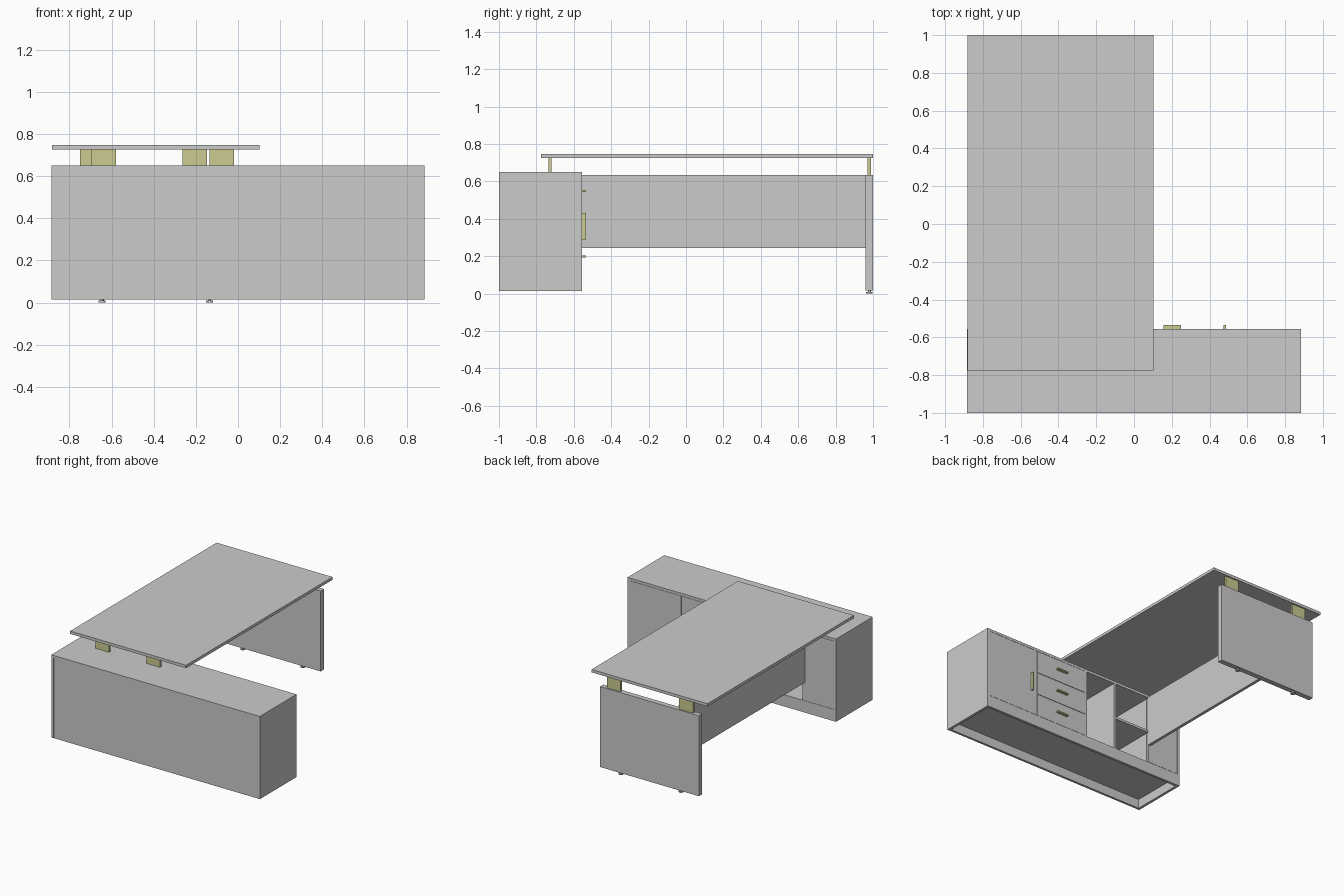
import bpy

if "Cube" in bpy.data.objects:
    bpy.data.objects.remove(bpy.data.objects["Cube"])

olive = bpy.data.materials.new("olive_metal")
olive.diffuse_color = (0.6, 0.6, 0.28, 1)
olive.use_nodes = True
olive.node_tree.nodes["Principled BSDF"].inputs["Base Color"].default_value = olive.diffuse_color


def box(name, x, y, z, mat=None):
    """Box spanning the given (min, max) ranges."""
    bpy.ops.mesh.primitive_cube_add(size=1, location=[sum(r) / 2 for r in (x, y, z)])
    ob = bpy.context.object
    ob.name = name
    ob.scale = [r[1] - r[0] for r in (x, y, z)]
    bpy.ops.object.transform_apply(location=False, rotation=False, scale=True)
    if mat:
        ob.data.materials.append(mat)
    return ob


# Overall levels of the cabinet
W, FRONT, BACK = 0.885, -1.0, -0.555
FLOOR, TOP = 0.105, 0.63
GAP = 0.0015

# Cabinet carcass
box("cabinet_top", (-W, W), (FRONT, BACK), (TOP, 0.65))
for side, x in (("left", -W), ("right", W - 0.02)):
    box(f"cabinet_{side}_side", (x, x + 0.02), (FRONT, BACK), (0.015, TOP))
inner = (-W + 0.02, W - 0.02)
box("cabinet_front_panel", inner, (FRONT + 0.002, FRONT + 0.02), (0.015, TOP))
box("cabinet_floor", inner, (FRONT + 0.02, BACK), (FLOOR - 0.02, FLOOR))
box("plinth", inner, (BACK - 0.02, BACK), (0.015, FLOOR - 0.02))

# Dividers and open-bay shelf
for i, x in enumerate((-0.61, -0.292, -0.022, 0.428)):
    box(f"divider_{i + 1}", (x - 0.009, x + 0.009), (FRONT + 0.02, BACK - 0.021), (FLOOR, TOP))
for i, x in enumerate((-0.292, -0.022)):
    box(f"divider_edge_{i + 1}", (x - 0.009, x + 0.009), (BACK - 0.021, BACK), (FLOOR, TOP))
box("bay_shelf", (-0.601, -0.301), (FRONT + 0.02, BACK - 0.005), (0.35, 0.368))

# Doors and drawers
front_y = (BACK - 0.02, BACK)
door_z = (FLOOR + GAP, TOP - GAP)
box("closed_panel", (-0.865 + GAP, -0.601), front_y, door_z)
box("door", (0.428 + GAP, 0.865 - GAP), front_y, door_z)
box("door_handle", (0.474, 0.486), (BACK, -0.534), (0.29, 0.43), olive)
step = (TOP - FLOOR) / 3
for i in range(3):
    z = FLOOR + i * step
    box(f"drawer_{i + 1}", (-0.013 + GAP, 0.428 - GAP), front_y, (z + GAP, z + step - GAP))
    zc = z + step / 2 + 0.006
    box(f"drawer_handle_{i + 1}", (0.155, 0.25), (BACK, -0.534), (zc - 0.005, zc + 0.005), olive)

# Desk: top, panel leg, modesty panel
box("desktop", (-0.882, 0.102), (-0.775, 1.0), (0.725, 0.747))
box("panel_leg", (-0.81, 0.03), (0.96, 1.0), (0.018, 0.635))
box("modesty_panel", (-0.62, -0.597), (BACK, 0.96), (0.245, 0.635))

# Spacer brackets holding the desktop
for i, x in enumerate((-0.695, -0.263)):
    box(f"cabinet_spacer_{i + 1}", (x, x + 0.116), (-0.736, -0.718), (0.65, 0.725), olive)
for i, x in enumerate((-0.75, -0.136)):
    box(f"leg_spacer_{i + 1}", (x, x + 0.116), (0.971, 0.989), (0.635, 0.725), olive)

# Levelling feet under the panel leg
for i, x in enumerate((-0.645, -0.135)):
    for part, r, z0, z1 in (("pad", 0.017, 0.0, 0.009), ("stem", 0.008, 0.009, 0.018)):
        bpy.ops.mesh.primitive_cylinder_add(vertices=24, radius=r, depth=z1 - z0,
                                            location=(x, 0.98, (z0 + z1) / 2))
        bpy.context.object.name = f"foot_{part}_{i + 1}"
        bpy.ops.object.shade_smooth_by_angle()
